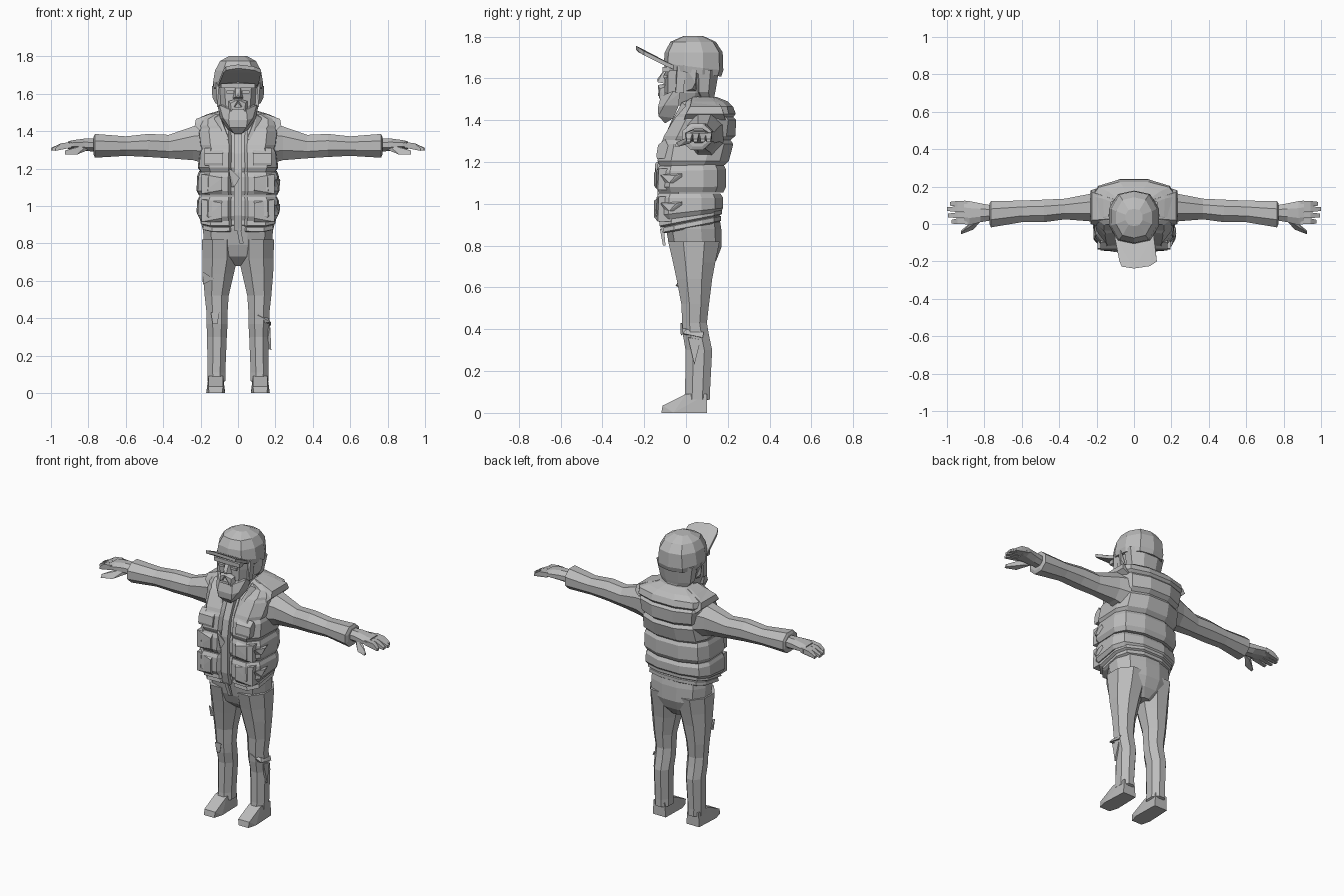
import bpy, bmesh, math
from mathutils import Vector

grey = bpy.data.materials.new("plain grey")
grey.diffuse_color = (0.5, 0.5, 0.5, 1)


def finish(name, bm):
    bmesh.ops.recalc_face_normals(bm, faces=bm.faces)
    mesh = bpy.data.meshes.new(name)
    bm.to_mesh(mesh)
    bm.free()
    mesh.materials.append(grey)
    ob = bpy.data.objects.new(name, mesh)
    bpy.context.collection.objects.link(ob)
    return ob


def loft(name, rings):
    bm = bmesh.new()
    rows = [[bm.verts.new(p) for p in r] for r in rings]
    n = len(rows[0])
    for a, b in zip(rows, rows[1:]):
        for i in range(n):
            j = (i + 1) % n
            bm.faces.new((a[i], a[j], b[j], b[i]))
    bm.faces.new(rows[0])
    bm.faces.new(rows[-1])
    return finish(name, bm)


def hull(name, pts, mirror=False):
    for s in ((1, -1) if mirror else (1,)):
        bm = bmesh.new()
        for x, y, z in pts:
            bm.verts.new((x * s, y, z))
        out = bmesh.ops.convex_hull(bm, input=bm.verts)
        bmesh.ops.dissolve_limit(bm, angle_limit=0.02, verts=bm.verts, edges=bm.edges)
        finish(name + ("_left" if s < 0 else "_right" if mirror else ""), bm)


def box(name, x0, x1, y0, y1, z0, z1, mirror=False):
    hull(name, [(x, y, z) for x in (x0, x1) for y in (y0, y1) for z in (z0, z1)], mirror)


def oval(z, x0, x1, y0, y1, n=10, tilt=0.0):
    # rounded ring, optionally tipped so the back sits higher
    cx, cy, rx, ry = (x0 + x1) / 2, (y0 + y1) / 2, (x1 - x0) / 2, (y1 - y0) / 2
    pts = []
    for i in range(n):
        a = math.tau * (i + 0.5) / n
        c, s = math.cos(a), math.sin(a)
        k = (abs(c) ** 2.6 + abs(s) ** 2.6) ** (-1 / 2.6)
        y = cy + ry * k * s / math.cos(math.pi / n) ** 0.5
        pts.append((cx + rx * k * c / math.cos(math.pi / n) ** 0.5, y, z + tilt * (y - cy)))
    return pts


VEST = [(0.17, -0.84), (0.24, -0.97), (0.72, -1), (0.97, -0.62), (1, 0.35), (0.85, 0.75), (0.35, 1)]


def vest_ring(z, rx, y0, y1, tilt=0.0):
    # vest outline with a groove at the front opening
    cy, ry = (y0 + y1) / 2, (y1 - y0) / 2
    half = [(px * rx, cy + py * ry, z + tilt * py * ry) for px, py in VEST]
    return half + [(-x, y, zz) for x, y, zz in reversed(half)]


# quilted vest: low bands, each puffed between two pinched seams
bands = [("hem_band", 0.885, 0.92, 0.195, -0.112, 0.168, 0.2, 0.2),
         ("waist_band", 0.915, 0.955, 0.205, -0.128, 0.172, 0.2, 0.16),
         ("lower_puff", 0.94, 1.05, 0.222, -0.145, 0.178, 0.14, 0.0),
         ("middle_puff", 1.055, 1.185, 0.222, -0.143, 0.192, 0.0, 0.03)]
for name, z0, z1, rx, y0, y1, t0, t1 in bands:
    p, h = 0.014, z1 - z0
    loft("vest_" + name, [vest_ring(z0, rx - p, y0 + p, y1 - p, t0),
                          vest_ring(z0 + h * 0.2, rx, y0, y1, t0 * 0.8 + t1 * 0.2),
                          vest_ring(z1 - h * 0.2, rx - 0.004, y0 + 0.003, y1, t1),
                          vest_ring(z1, rx - p, y0 + p, y1 - p, t1)])
loft("vest_chest", [vest_ring(1.18, 0.2, -0.122, 0.183, 0.03), vest_ring(1.205, 0.215, -0.136, 0.205),
                    vest_ring(1.285, 0.207, -0.124, 0.226), vest_ring(1.305, 0.197, -0.112, 0.213),
                    vest_ring(1.325, 0.205, -0.105, 0.236), vest_ring(1.4, 0.215, -0.06, 0.24),
                    vest_ring(1.415, 0.212, -0.05, 0.226), vest_ring(1.43, 0.225, -0.035, 0.238),
                    vest_ring(1.465, 0.222, -0.005, 0.225), vest_ring(1.49, 0.165, 0.0, 0.2),
                    vest_ring(1.51, 0.1, 0.03, 0.15)])
# shoulder rims over the sleeves
hull("shoulder_rim", [(0.2, y, 1.4) for y in (-0.01, 0.19)] + [(0.232, y, 1.43) for y in (0.0, 0.18)]
     + [(0.225, y, 1.465) for y in (0.02, 0.17)] + [(0.1, y, 1.51) for y in (0.03, 0.13)], True)
# collar lapels, placket and pull strap
hull("collar_lapel", [(0.05, -0.085, 1.36), (0.075, -0.085, 1.34), (0.13, 0.0, 1.47), (0.1, -0.02, 1.485),
                      (0.095, 0.06, 1.515), (0.13, 0.06, 1.49), (0.045, -0.04, 1.36)], True)
hull("placket", [(x, y, z) for x in (-0.022, 0.022) for y, z in
                 ((-0.118, 0.87), (-0.137, 0.95), (-0.137, 1.18), (-0.12, 1.28), (-0.06, 1.42), (0.0, 1.4), (-0.05, 0.87))])
hull("zip_flap", [(-0.05, -0.14, 1.2), (-0.03, -0.148, 1.19), (0.01, -0.146, 1.15), (-0.02, -0.146, 1.1),
                  (-0.035, -0.13, 1.1), (-0.05, -0.12, 1.2)])
hull("pull_strap", [(x + d, y, z) for x in (-0.008, 0.014) for d, y, z in
                    ((0, -0.125, 0.88), (0, -0.105, 0.88), (0.016, -0.11, 0.8), (0.016, -0.098, 0.8))])
# pockets and flaps
for z0, z1 in ((0.915, 1.035), (1.065, 1.17)):
    hull("front_pocket", [(x, y, z) for x in (0.085, 0.195) for y, z in
                          ((-0.135, z0), (-0.152 + (x - 0.085) * 0.3, z0 + 0.02), (-0.152 + (x - 0.085) * 0.3, z1 - 0.02),
                           (-0.13, z1), (-0.05, z0), (-0.05, z1))], True)
hull("chest_flap", [(x, y, z) for x in (0.08, 0.18) for y, z in
                    ((-0.138, 1.215), (-0.142, 1.23), (-0.134, 1.28), (-0.1, 1.31), (-0.06, 1.22))], True)
# torn tufts on one side
for z in (1.1, 0.965):
    hull("torn_tuft", [(0.15, -0.13, z), (0.2, -0.12, z + 0.04), (0.226, -0.05, z + 0.035),
                       (0.224, -0.02, z + 0.045), (0.222, -0.08, z), (0.2, -0.02, z)])


# sleeves and hands
def arm_ring(x, y0, y1, z0, z1):
    return [(x, a, b) for a, b, _ in [(p[0], p[1], 0) for p in oval(0, y0, y1, z0, z1, 8)]]


sleeve = [(0.17, 0.0, 0.18, 1.225, 1.445), (0.24, 0.015, 0.16, 1.245, 1.425), (0.37, 0.025, 0.135, 1.255, 1.38),
          (0.48, 0.01, 0.13, 1.262, 1.385), (0.6, 0.01, 0.125, 1.268, 1.372), (0.765, -0.018, 0.122, 1.258, 1.385),
          (0.772, 0.0, 0.11, 1.275, 1.37)]
for s, side in ((1, "right"), (-1, "left")):
    loft("sleeve_" + side, [[(s * x, y, z) for x, y, z in arm_ring(*r)] for r in sleeve])
    palm = [(0.76, 0.02, 0.1, 1.29, 1.36), (0.82, 0.01, 0.11, 1.295, 1.36), (0.88, -0.005, 0.122, 1.305, 1.352),
            (0.91, 0.0, 0.125, 1.305, 1.345)]
    loft("hand_" + side, [[(s * x, y, z) for x, y, z in arm_ring(*r)] for r in palm])
for i, (y, tip, end) in enumerate(((0.015, 0.012, 0.975), (0.047, 0.045, 0.995), (0.079, 0.08, 1.0), (0.108, 0.108, 0.985))):
    hull("finger_%d" % i, [(0.89, y + d, z) for d in (-0.016, 0.016) for z in (1.312, 1.342)]
         + [(0.945, y + d, z) for d in (-0.015, 0.015) for z in (1.312, 1.335)]
         + [(end, tip + d, z) for d in (-0.01, 0.01) for z in (1.295, 1.31)], True)
hull("thumb", [(0.8, 0.035, 1.3), (0.8, 0.035, 1.33), (0.85, 0.02, 1.29), (0.85, 0.025, 1.325), (0.86, -0.03, 1.275),
               (0.87, -0.012, 1.305), (0.925, -0.055, 1.275), (0.925, -0.035, 1.275), (0.925, -0.045, 1.295)], True)

# trousers: hips and two legs
loft("hips", [oval(0.68, -0.05, 0.05, 0.0, 0.11, 12), oval(0.73, -0.155, 0.155, -0.055, 0.145, 12), oval(0.79, -0.18, 0.18, -0.078, 0.168, 12),
              oval(0.88, -0.187, 0.187, -0.095, 0.168, 12), oval(0.93, -0.185, 0.185, -0.1, 0.16, 12)])
leg = [(0.06, 0.075, 0.155, 0.005, 0.1), (0.065, 0.066, 0.162, -0.008, 0.115), (0.11, 0.068, 0.163, -0.004, 0.115),
       (0.3, 0.06, 0.165, -0.002, 0.125), (0.37, 0.056, 0.168, -0.014, 0.11), (0.43, 0.056, 0.168, -0.018, 0.1),
       (0.52, 0.05, 0.178, -0.022, 0.11), (0.64, 0.022, 0.188, -0.045, 0.125), (0.72, 0.004, 0.19, -0.062, 0.14),
       (0.82, 0.002, 0.192, -0.085, 0.16)]
for s, side in ((1, "right"), (-1, "left")):
    loft("trouser_leg_" + side, [[(s * x, y, z) for x, y, z in oval(*r, 8)] for r in leg])
# rips with cloth edges at knees and thigh
hull("knee_rip_top", [(0.1, -0.02, 0.42), (0.175, -0.015, 0.38), (0.178, 0.08, 0.36), (0.168, 0.085, 0.385),
                      (0.12, 0.0, 0.37), (0.16, 0.0, 0.4)])
hull("knee_rip_side", [(0.172, 0.01, 0.36), (0.172, 0.07, 0.35), (0.178, 0.04, 0.23), (0.15, 0.04, 0.24), (0.15, 0.03, 0.36)])
hull("knee_rip_left", [(-0.145, -0.024, 0.43), (-0.1, -0.026, 0.43), (-0.11, -0.025, 0.37), (-0.135, -0.022, 0.37),
                       (-0.12, 0.01, 0.4), (-0.14, 0.01, 0.42)])
hull("thigh_rip", [(-0.19, -0.02, 0.65), (-0.13, -0.05, 0.61), (-0.19, 0.02, 0.6), (-0.186, -0.01, 0.58), (-0.15, 0.0, 0.62)])

# shoes
hull("shoe", [(x, y, 0) for x, y in ((0.072, 0.1), (0.162, 0.1), (0.068, -0.06), (0.17, -0.06), (0.085, -0.118), (0.155, -0.118))]
     + [(x, y, z) for x in (0.08, 0.158) for y, z in ((0.1, 0.09), (0.0, 0.09), (-0.06, 0.055), (-0.112, 0.035))], True)

# neck, head and hair
loft("neck", [oval(1.42, -0.075, 0.075, 0.0, 0.14, 8), oval(1.56, -0.08, 0.08, -0.02, 0.135, 8)])
loft("head", [oval(1.47, -0.075, 0.075, -0.085, 0.08), oval(1.53, -0.1, 0.1, -0.098, 0.12),
              oval(1.6, -0.108, 0.108, -0.1, 0.14), oval(1.68, -0.112, 0.112, -0.095, 0.15)])
loft("back_hair", [oval(1.51, -0.085, 0.085, 0.05, 0.135, 8), oval(1.535, -0.105, 0.105, 0.03, 0.14, 8),
                   oval(1.64, -0.125, 0.125, 0.02, 0.158, 8)])
hull("ear", [(0.1, 0.0, 1.54), (0.1, 0.0, 1.65), (0.122, 0.03, 1.55), (0.137, 0.045, 1.58), (0.14, 0.05, 1.64), (0.12, 0.0, 1.65),
             (0.1, 0.05, 1.54)], True)
hull("sideburn", [(0.1, -0.045, 1.66), (0.118, -0.04, 1.66), (0.118, -0.005, 1.66), (0.112, -0.05, 1.53), (0.112, -0.01, 1.53),
                  (0.09, -0.04, 1.53)], True)
# face: brow, eyes, nose and moustache
box("brow", -0.09, 0.09, -0.113, -0.08, 1.63, 1.655)
box("eye", 0.022, 0.062, -0.108, -0.09, 1.602, 1.617, True)
hull("nose", [(-0.012, -0.105, 1.64), (0.012, -0.105, 1.64), (-0.028, -0.1, 1.575), (0.028, -0.1, 1.575),
              (-0.013, -0.137, 1.582), (0.013, -0.137, 1.582), (0, -0.138, 1.595)])
hull("moustache", [(0, -0.1, 1.575), (0, -0.135, 1.568), (0, -0.128, 1.552), (0.04, -0.125, 1.55), (0.052, -0.1, 1.5),
                   (0.036, -0.128, 1.505), (0.05, -0.1, 1.56)], True)
box("lower_lip", -0.028, 0.028, -0.134, -0.09, 1.515, 1.53)
# beard wedge
hull("beard", [(s * x, y, z) for s in (1, -1) for x, y, z in
               ((0.02, -0.1, 1.385), (0.045, -0.132, 1.42), (0.05, -0.135, 1.46), (0.045, -0.12, 1.515), (0.1, -0.06, 1.54),
                (0.108, -0.03, 1.53), (0.095, -0.035, 1.47), (0.055, -0.06, 1.41), (0.08, -0.105, 1.47))])

# cap crown and peak
loft("cap_crown", [oval(1.625, -0.128, 0.128, -0.095, 0.165, 10, -0.12), oval(1.655, -0.133, 0.133, -0.103, 0.175, 10, -0.12),
                   oval(1.725, -0.122, 0.122, -0.098, 0.172, 10), oval(1.775, -0.095, 0.095, -0.072, 0.14, 10),
                   oval(1.803, -0.045, 0.045, -0.01, 0.08, 10)])
peak = [(-0.105, -0.06, 1.655), (-0.092, -0.1, 1.672), (-0.078, -0.2, 1.722), (-0.065, -0.228, 1.738), (0.0, -0.238, 1.748),
        (0.085, -0.225, 1.738), (0.122, -0.2, 1.722), (0.112, -0.1, 1.672), (0.105, -0.06, 1.655)]
hull("cap_peak", [(x, y, z + d) for x, y, z in peak for d in (-0.012, 0.008)])
